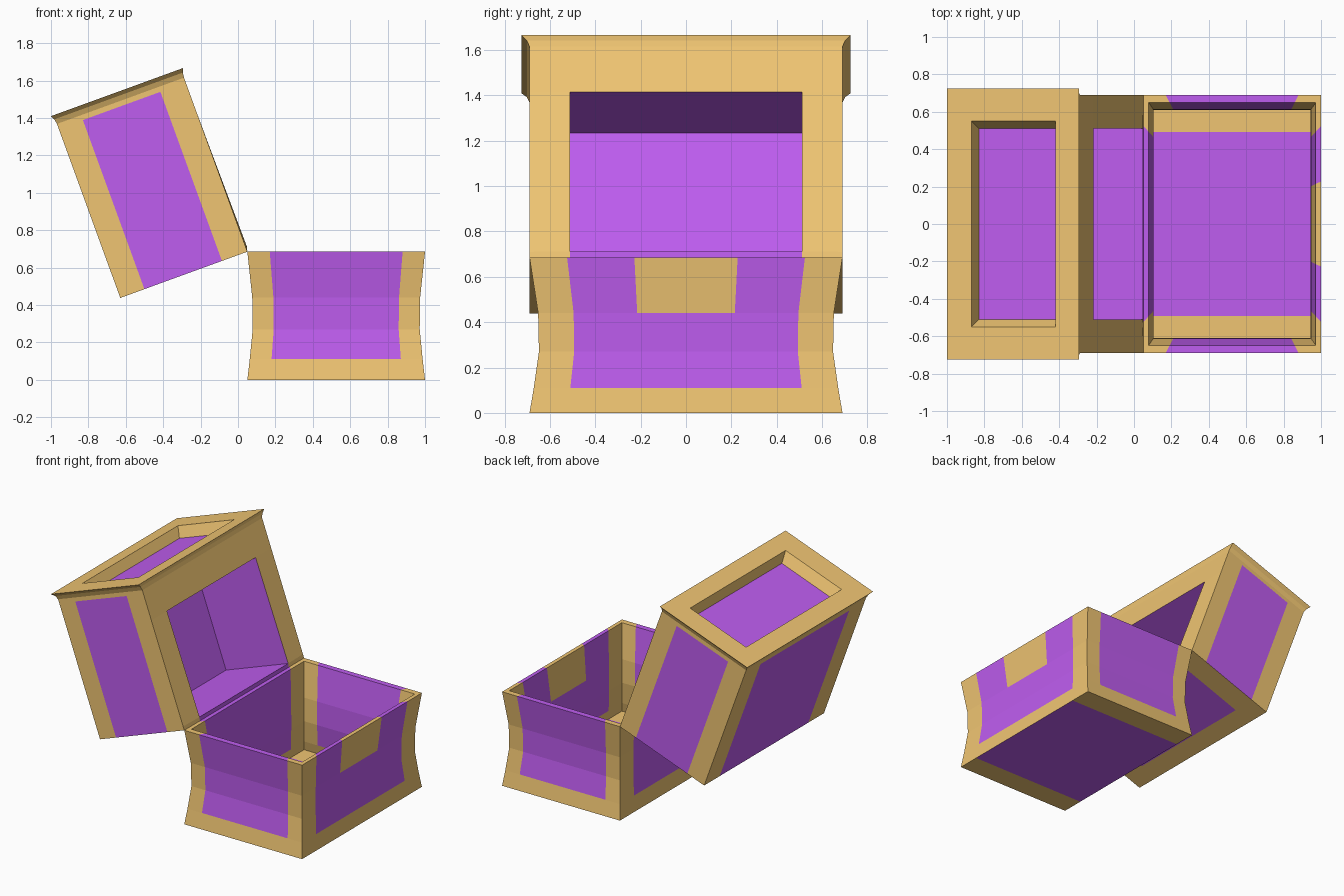
import bpy, bmesh, math

if "Cube" in bpy.data.objects:
    bpy.data.objects.remove(bpy.data.objects["Cube"])


def material(name, rgb):
    m = bpy.data.materials.new(name)
    m.diffuse_color = (*rgb, 1)
    m.use_nodes = True
    m.node_tree.nodes["Principled BSDF"].inputs["Base Color"].default_value = m.diffuse_color
    return m


MATS = [material("gold_trim", (0.87, 0.56, 0.17)),
        material("purple_panel", (0.52, 0.11, 0.87))]
GOLD, PURPLE = 0, 1


def ring(x0, x1, y, z, fx, fy_right, fy_left):
    """Rectangle outline, each side split at the given fractions."""
    p = [(x0 + (x1 - x0) * f, -y, z) for f in (0, *fx)]
    p += [(x1, -y + 2 * y * f, z) for f in (0, *fy_right)]
    p += [(x1 - (x1 - x0) * f, y, z) for f in (0, *fx)]
    p += [(x0, y - 2 * y * f, z) for f in (0, *fy_left)]
    return p


def face(bm, verts, mat):
    bm.faces.new(verts).material_index = mat


def loft(bm, rings, colour):
    """Skin consecutive rings; colour(level, column) gives slot or None for a hole."""
    vs = [[bm.verts.new(p) for p in r] for r in rings]
    n = len(rings[0])
    for k in range(len(vs) - 1):
        for i in range(n):
            j = (i + 1) % n
            c = colour(k, i)
            if c is not None:
                face(bm, (vs[k][i], vs[k][j], vs[k + 1][j], vs[k + 1][i]), c)
    return vs


def finish(bm, name):
    bmesh.ops.recalc_face_normals(bm, faces=bm.faces[:])
    me = bpy.data.meshes.new(name)
    bm.to_mesh(me)
    bm.free()
    for m in MATS:
        me.materials.append(m)
    ob = bpy.data.objects.new(name, me)
    bpy.context.collection.objects.link(ob)
    return ob


# Chest base: open box with waisted walls, outside up then inside down
WALL = 0.94
PROFILE = [(0, 1), (0.11, 0.973), (0.27, 0.94), (0.44, 0.945), (0.685, 1)]


def base_ring(z, s):
    return ring(0.525 - 0.475 * s, 0.525 + 0.475 * s, 0.69 * s, z,
                (0.126, 0.874), (0.12, 0.335, 0.665, 0.88), (0.12, 0.88))


outer = [base_ring(z, s) for z, s in PROFILE]
inner = [base_ring(max(z, 0.04), s * WALL) for z, s in reversed(PROFILE)]


def base_colour(k, i):
    if k in (0, 8) or i not in (1, 4, 5, 6, 9, 12):
        return GOLD
    return GOLD if i == 5 and k in (3, 4, 5) else PURPLE   # latch plate


bm = bmesh.new()
vs = loft(bm, outer + inner, base_colour)
for r in (vs[0], vs[-1]):                                  # underside and floor
    face(bm, [r[i] for i in (13, 0, 1, 2, 3, 4)], GOLD)
    face(bm, [r[i] for i in (4, 5, 6, 7, 12, 13)], PURPLE)
    face(bm, [r[i] for i in (7, 8, 9, 10, 11, 12)], GOLD)
finish(bm, "chest_base")

# Open lid: built upright in its own frame, x = away from the opening
FX, FY = (0.2, 0.81), (0.13, 0.87)
LEVELS = [(0, 0.723, 0.69, 0), (0, 0.723, 0.69, 0.027), (0, 0.723, 0.69, 0.777),
          (0, 0.723, 0.69, 0.962), (0, 0.723, 0.69, 0.99), (-0.003, 0.728, 0.702, 1.018),
          (-0.011, 0.74, 0.725, 1.04),                     # flared rim
          (0.12, 0.60, 0.55, 1.04), (0.145, 0.585, 0.51, 0.964)]  # sunk top panel
rings = [ring(*lv, FX, FY, FY) for lv in LEVELS]
for i in (10, 11):                                         # slight lip at the hinge
    x, y, z = rings[1][i]
    rings[1][i] = (-0.007, y, z)


def lid_colour(k, i):
    if i == 10:
        return PURPLE if k == 0 else None if k == 1 else GOLD
    return PURPLE if k < 3 and i in (1, 4, 7) else GOLD


bm = bmesh.new()
vs = loft(bm, rings, lid_colour)
face(bm, vs[-1], PURPLE)

# Lid end that rests low: purple patch in a gold surround
b = vs[0]
q1, q2 = (bm.verts.new((0.585, y, 0)) for y in (0.51, -0.51))
face(bm, (b[10], b[11], q2, q1), PURPLE)
face(bm, (*b[0:11], q1, q2, b[11]), GOLD)

# Lid hollow
mouth = [vs[1][10], vs[1][11], vs[2][11], vs[2][10]]
back = [bm.verts.new((0.526, v.co.y, v.co.z)) for v in mouth]
for i in range(4):
    j = (i + 1) % 4
    face(bm, (mouth[i], mouth[j], back[j], back[i]), PURPLE)
face(bm, back, PURPLE)

# Swing the lid back about the hinge
c, s = math.cos(math.radians(20)), math.sin(math.radians(20))
for v in bm.verts:
    a, y, h = v.co
    v.co = (0.05 - a * c - h * s, y, 0.685 - a * s + h * c)
finish(bm, "chest_lid")
